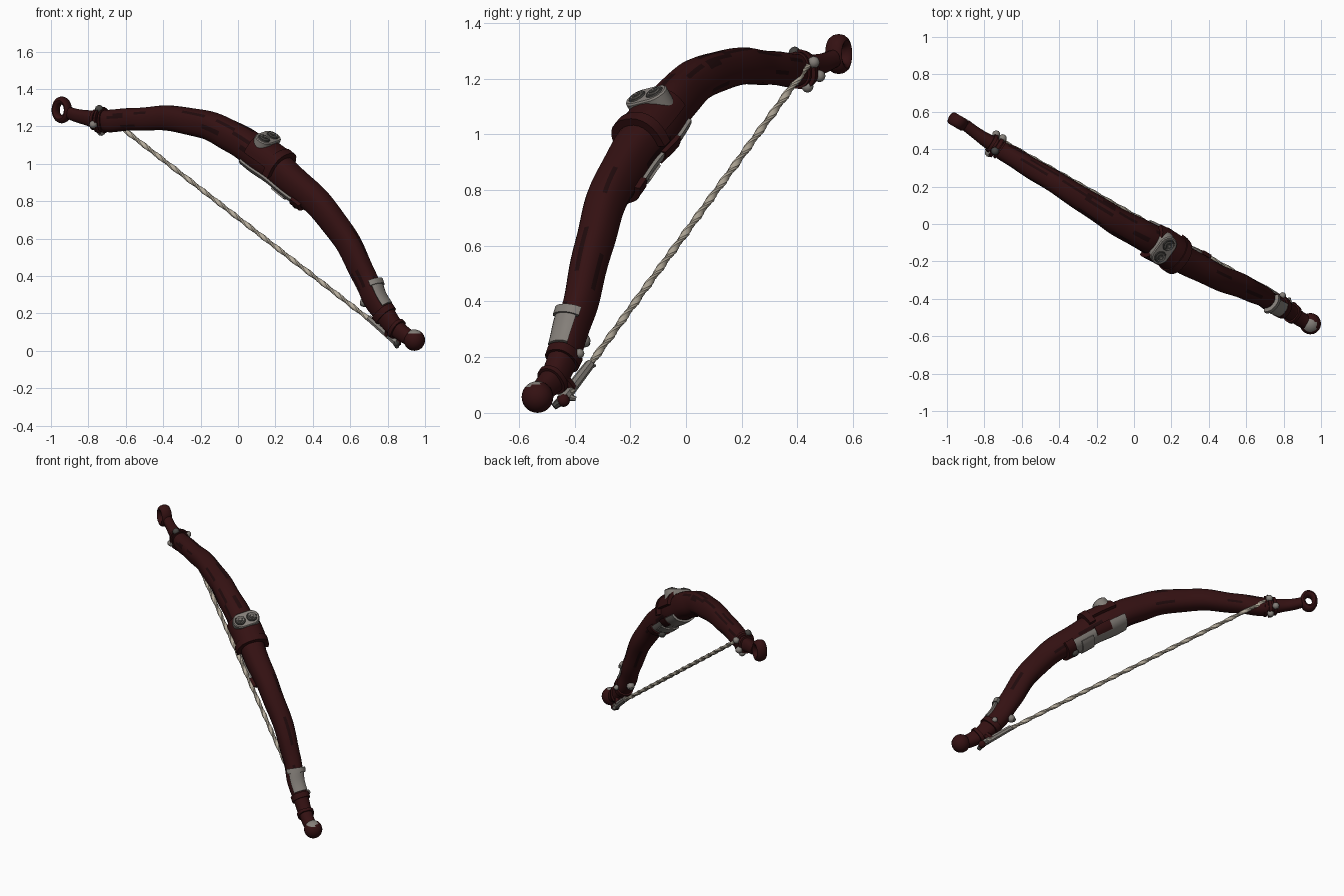
import bpy, bmesh, math, random
from mathutils import Vector, Matrix

if "Cube" in bpy.data.objects:
    bpy.data.objects.remove(bpy.data.objects["Cube"])

random.seed(4)


def material(name, rgb):
    m = bpy.data.materials.new(name)
    m.diffuse_color = (*rgb, 1)
    m.use_nodes = True
    m.node_tree.nodes["Principled BSDF"].inputs["Base Color"].default_value = m.diffuse_color
    return m


WOOD = material("dark red wood", (0.034, 0.0055, 0.006))
GRAIN = material("wood grain", (0.014, 0.003, 0.0035))
METAL = material("grey metal", (0.23, 0.21, 0.19))
DARK = material("dark metal", (0.06, 0.057, 0.052))
CORD = material("pale cord", (0.45, 0.40, 0.32))

# Bow centre line: x, y, z, half width, half depth
PATH = [
    (-.90, .53, 1.27, .030, .032), (-.83, .475, 1.25, .033, .038),
    (-.75, .425, 1.235, .042, .048), (-.69, .385, 1.23, .05, .06),
    (-.55, .30, 1.238, .055, .06), (-.375, .195, 1.243, .06, .067),
    (-.18, .07, 1.21, .068, .075), (-.03, -.02, 1.145, .075, .083),
    (.12, -.095, 1.045, .08, .088), (.26, -.185, .935, .075, .085),
    (.43, -.275, .785, .066, .076), (.57, -.33, .605, .062, .07),
    (.67, -.375, .41, .055, .067), (.73, -.415, .275, .05, .062),
    (.81, -.455, .16, .045, .054), (.87, -.495, .10, .04, .045),
    (.93, -.53, .065, .038, .04)]
SIDE = Vector((-.592, -.784, -.188)).normalized()


def sample(t):
    t = max(0, min(t, len(PATH) - 1.0001))
    i = int(t)
    f = t - i
    p = [PATH[max(0, min(len(PATH) - 1, i + k))] for k in (-1, 0, 1, 2)]
    return [0.5 * (2 * b + (c - a) * f + (2 * a - 5 * b + 4 * c - d) * f * f
                   + (3 * b - a - 3 * c + d) * f ** 3) for a, b, c, d in zip(*p)]


def frame(t):
    """Centre, side, outward and along directions, and half sizes."""
    s = sample(t)
    along = (Vector(sample(t + .05)[:3]) - Vector(sample(t - .05)[:3])).normalized()
    out = SIDE.cross(along).normalized()
    return Vector(s[:3]), along.cross(out), out, along, s[3], s[4]


def surf(t, deg, off=0.0):
    c, n, o, _, w, h = frame(t)
    a = math.radians(deg)
    ca, sa = math.cos(a), math.sin(a)
    ca = math.copysign(abs(ca) ** .85, ca)
    sa = math.copysign(abs(sa) ** .85, sa)
    k = 1 + .025 * math.sin(t * 5 + a)
    return c + n * ca * (w * k + off) + o * sa * (h * k + off)


def finish(name, bm, mats, angle=40):
    bmesh.ops.recalc_face_normals(bm, faces=bm.faces)
    me = bpy.data.meshes.new(name)
    bm.to_mesh(me)
    bm.free()
    ob = bpy.data.objects.new(name, me)
    bpy.context.collection.objects.link(ob)
    for m in mats:
        me.materials.append(m)
    bpy.ops.object.select_all(action='DESELECT')
    ob.select_set(True)
    bpy.context.view_layer.objects.active = ob
    bpy.ops.object.shade_smooth_by_angle(angle=math.radians(angle))
    return ob


def grid(rows, closed, caps=False):
    bm = bmesh.new()
    vs = [[bm.verts.new(p) for p in r] for r in rows]
    m = len(rows[0])
    for i in range(len(rows) - 1):
        for j in range(m if closed else m - 1):
            k = (j + 1) % m
            bm.faces.new((vs[i][j], vs[i][k], vs[i + 1][k], vs[i + 1][j]))
    if caps:
        bm.faces.new(vs[0])
        bm.faces.new(vs[-1])
    return bm


def patch(name, t0, t1, a0, a1, off, mat, sink=-.006):
    """Raised plate that follows the surface of the bow."""
    nt, na = max(3, int((t1 - t0) * 8)), max(4, int((a1 - a0) / 12))
    full = a1 - a0 >= 360
    rows = []
    for i in range(-1, nt + 2):
        t = t0 + (t1 - t0) * max(0, min(nt, i)) / nt
        row = []
        for j in (range(na) if full else range(-1, na + 2)):
            edge = i in (-1, nt + 1) or (not full and j in (-1, na + 1))
            row.append(surf(t, a0 + (a1 - a0) * max(0, min(na, j)) / na, sink if edge else off))
        rows.append(row)
    bm = grid(rows, full)
    bmesh.ops.remove_doubles(bm, verts=bm.verts, dist=1e-5)
    return finish(name, bm, [mat])


def tube(name, a, b, r0, r1, mat, steps=1, sides=8, twist=0.0, flat=1.0):
    a, b = Vector(a), Vector(b)
    q = (b - a).to_track_quat('Z', 'Y')
    rows = []
    for i in range(steps + 1):
        f = i / steps
        r = r0 + (r1 - r0) * f
        row = []
        for j in range(sides):
            g = math.tau * j / sides
            v = Vector((r * math.cos(g), r * flat * math.sin(g), 0))
            v.rotate(Matrix.Rotation(twist * f, 3, 'Z'))
            row.append(a.lerp(b, f) + q @ v)
        rows.append(row)
    return finish(name, grid(rows, True, True), [mat])


def knob(name, p, r, mat):
    bm = bmesh.new()
    bmesh.ops.create_icosphere(bm, subdivisions=2, radius=r, matrix=Matrix.Translation(p))
    return finish(name, bm, [mat])


# Bow limb, with a few dark streaks of grain along the faces
STEPS, SIDES = 128, 24
body = grid([[surf(16 * i / STEPS, 360 * j / SIDES) for j in range(SIDES)]
             for i in range(STEPS + 1)], True, True)
body.faces.ensure_lookup_table()
for _ in range(42):
    i, j = random.randrange(22, 100), random.randrange(SIDES)
    for k in range(random.randrange(3, 8)):
        body.faces[(i + k) * SIDES + j].material_index = 1
finish("bow_limb", body, [WOOD, GRAIN])

# Eye loop at the upper tip
centre = Vector((-.942, .548, 1.288))
flat_dir = Vector((-.87, .5, 0))
deep = Vector((.5, .87, 0))
rows = []
for i in range(33):
    g = math.tau * i / 32
    radial = flat_dir * math.cos(g) * .75 + Vector((0, 0, 1)) * math.sin(g)
    rows.append([centre + radial * (.05 + .022 * math.cos(h)) + deep * .034 * math.sin(h)
                 for h in [math.tau * j / 12 for j in range(12)]])
loop = grid(rows, True)
bmesh.ops.remove_doubles(loop, verts=loop.verts, dist=1e-5)
finish("tip_loop", loop, [WOOD])

# Cord wraps and studs below the loop
for t0, t1, off in ((1.75, 1.95, .010), (2.1, 2.4, .018), (2.55, 2.75, .008)):
    patch("upper_wrap", t0, t1, 0, 360, off, WOOD)
for t, deg in ((2.25, 80), (2.25, 170), (2.25, 265), (2.1, 350), (1.85, 215)):
    knob("upper_stud", surf(t, deg, .014), .022, METAL if deg != 80 else DARK)

# Raised saddle and grip at the handle
patch("saddle", 7.75, 8.75, 5, 175, .022, WOOD)
patch("saddle_edge", 8.6, 8.8, -10, 190, .028, WOOD)
patch("grip_plate", 7.65, 9.5, 212, 328, .012, METAL)
patch("grip_notch", 8.2, 8.75, 208, 248, .017, WOOD)
patch("grip_ridge", 8.9, 9.3, 235, 305, .020, METAL)
patch("grip_end", 9.5, 9.75, 205, 335, .020, WOOD)
knob("grip_knob", surf(9.55, 270, .012), .026, DARK)

# Oval badge with two round bosses, lying across the bow
_, n, o, along, _, _ = frame(7.95)
badge_at = Vector((.155, -.135, 1.125))


def disc(name, shift, r, low, high, mat, stretch=0.0):
    rows = []
    for lift, k in ((low, 1), (high - .006, 1), (high, .9)):
        rows.append([badge_at + o * lift + n * (shift + k * r * math.cos(g)
                     + math.copysign(stretch, math.cos(g))) + along * k * r * math.sin(g)
                     for g in [math.tau * (j + .5) / 28 for j in range(28)]])
    finish(name, grid(rows, True, True), [mat])


disc("badge", 0, .052, -.04, .022, METAL, .034)
for s in (-.039, .039):
    disc("boss_rim", s, .034, .01, .027, DARK)
    disc("boss_ring", s, .025, .01, .030, METAL)
    disc("boss_groove", s, .019, .01, .032, DARK)
    disc("boss_centre", s, .008, .01, .035, METAL)

# Metal plate, lip, collars and studs on the lower limb
patch("lower_plate", 12.4, 13.45, 48, 138, .012, METAL)
patch("lower_lip", 12.38, 12.6, 40, 146, .020, METAL)
patch("lower_collar", 13.5, 13.75, 0, 360, .010, WOOD)
patch("tip_collar", 14.5, 14.75, 0, 360, .010, WOOD)
knob("belly_stud", surf(12.85, 270, .006), .026, METAL)
knob("belly_stud_cap", surf(12.85, 270, .024), .014, DARK)
knob("side_stud", surf(13.5, 190, .008), .018, METAL)

# Round lower tip with a metal cap on top
ball = bmesh.new()
bmesh.ops.create_uvsphere(ball, u_segments=20, v_segments=14, radius=.057,
                          matrix=Matrix.Translation((.943, -.533, .057)))
ball.normal_update()
for f in ball.faces:
    f.material_index = int(f.normal.dot(Vector((0, -.25, .97))) > .78)
finish("lower_tip", ball, [WOOD, METAL])

# Twisted string and its clawed lower anchor
top, low = Vector((-.69, .435, 1.245)), Vector((.83, -.42, .07))
tube("bow_string", top, low, .0145, .0145, CORD, 160, 8, 60, .72)
tube("string_anchor", (.70, -.345, .175), (.85, -.445, .045), .018, .022, METAL, 4)
tube("anchor_bridge", (.80, -.41, .085), (.83, -.46, .14), .022, .03, WOOD)
tube("anchor_top_claw", (.71, -.35, .165), (.685, -.325, .17), .014, .004, METAL)
tube("anchor_low_claw", (.845, -.44, .05), (.85, -.475, .022), .02, .012, DARK)
tube("anchor_side_claw", (.83, -.43, .06), (.83, -.395, .05), .017, .008, METAL)
knob("anchor_knob", Vector((.85, -.44, .045)), .024, WOOD)
